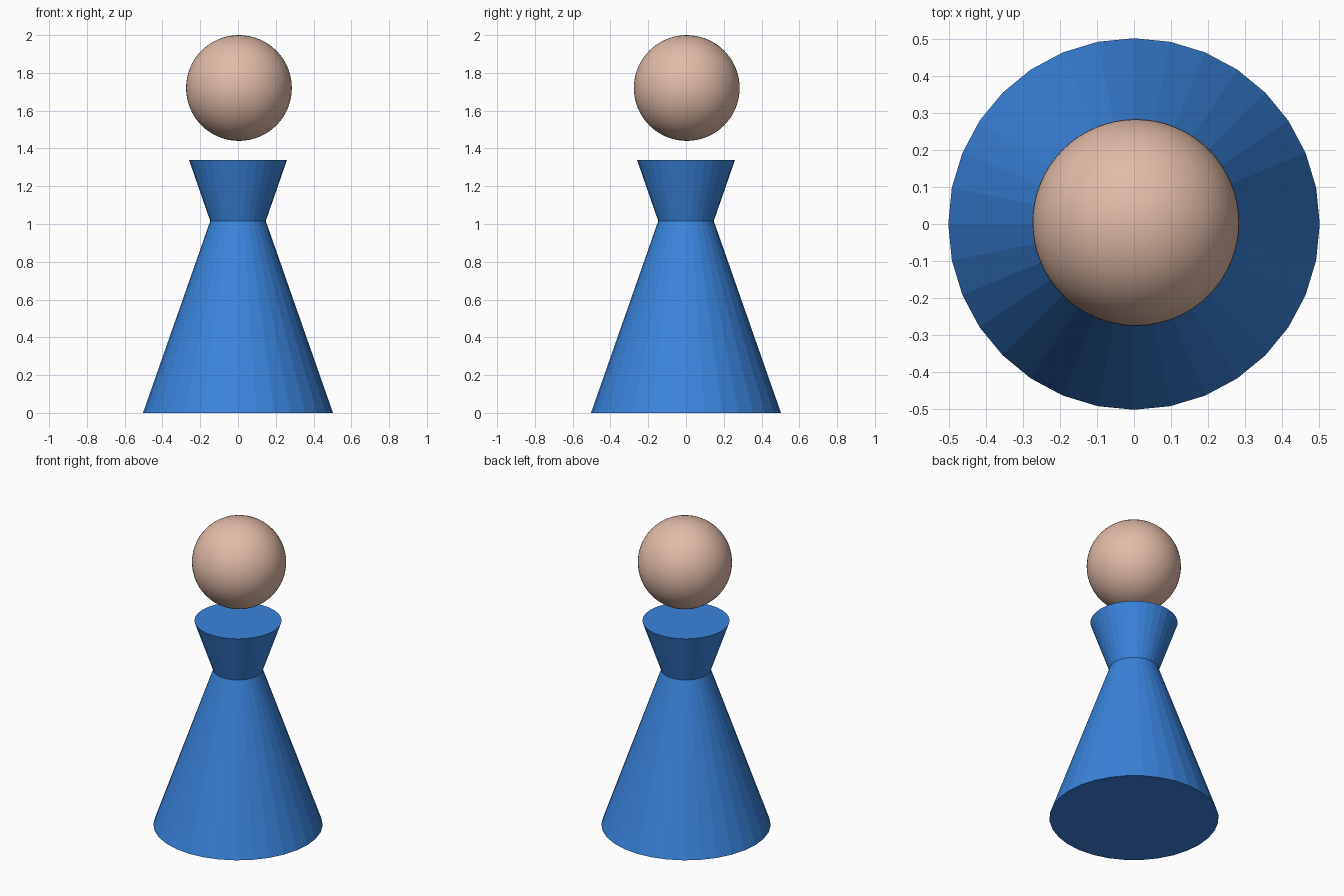
import bpy, bmesh, math

if "Cube" in bpy.data.objects:
    bpy.data.objects.remove(bpy.data.objects["Cube"])


def material(name, rgb):
    m = bpy.data.materials.new(name)
    m.diffuse_color = (*rgb, 1)
    m.use_nodes = True
    m.node_tree.nodes["Principled BSDF"].inputs["Base Color"].default_value = m.diffuse_color
    return m


def add_object(name, bm, mat, smooth=False):
    bmesh.ops.recalc_face_normals(bm, faces=bm.faces[:])
    for f in bm.faces:
        f.smooth = smooth
    mesh = bpy.data.meshes.new(name)
    bm.to_mesh(mesh)
    bm.free()
    mesh.materials.append(mat)
    ob = bpy.data.objects.new(name, mesh)
    bpy.context.collection.objects.link(ob)
    return ob


blue = material("blue", (0.042, 0.23, 0.72))
skin = material("skin", (0.76, 0.50, 0.39))

# Body: flat-faced 32-sided turned profile, skirt narrowing to a waist, then flaring to the shoulders
SIDES = 32
profile = [(0.503, 0.0), (0.147, 1.016), (0.259, 1.338)]
bm = bmesh.new()
rings = [[bm.verts.new((r * math.cos(2 * math.pi * i / SIDES),
                        r * math.sin(2 * math.pi * i / SIDES), z))
          for i in range(SIDES)] for r, z in profile]
for low, high in zip(rings, rings[1:]):
    for i in range(SIDES):
        j = (i + 1) % SIDES
        bm.faces.new((low[i], low[j], high[j], high[i]))
bm.faces.new(rings[0])
bm.faces.new(rings[-1])
add_object("body", bm, blue)

# Head: smooth ball floating above the shoulders
bm = bmesh.new()
bmesh.ops.create_uvsphere(bm, u_segments=64, v_segments=32, radius=0.28)
head = add_object("head", bm, skin, smooth=True)
head.location = (0.005, 0.004, 1.72)
